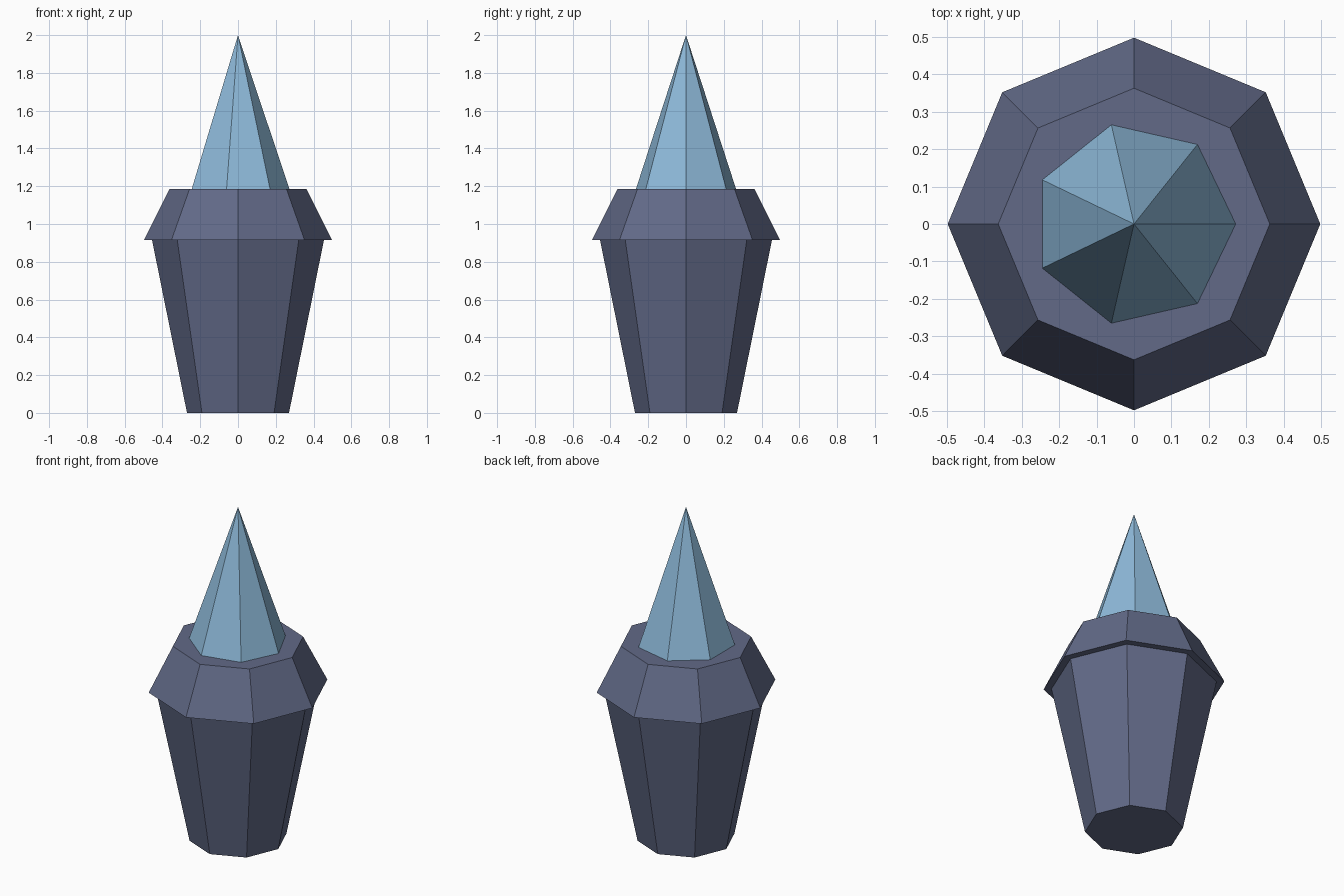
import bpy
import bmesh
from math import cos, sin, tau

cube = bpy.data.objects.get("Cube")
if cube:
    bpy.data.objects.remove(cube, do_unlink=True)


def material(name, rgb):
    mat = bpy.data.materials.new(name)
    mat.use_nodes = True
    color = (*rgb, 1)
    mat.diffuse_color = color
    mat.node_tree.nodes["Principled BSDF"].inputs["Base Color"].default_value = color
    return mat


def tapered_prism(name, sides, r_low, r_high, z_low, z_high, mat):
    """Closed, flat-shaded frustum with a corner on +x; a zero top radius makes a point."""
    bm = bmesh.new()

    def ring(r, z):
        if r == 0:
            return [bm.verts.new((0, 0, z))] * sides
        return [bm.verts.new((r * cos(tau * i / sides), r * sin(tau * i / sides), z))
                for i in range(sides)]

    low, high = ring(r_low, z_low), ring(r_high, z_high)
    bm.faces.new(low[::-1])
    if r_high:
        bm.faces.new(high)
    for i in range(sides):
        j = (i + 1) % sides
        corners = [low[i], low[j], high[j]]
        if r_high:
            corners.append(high[i])
        bm.faces.new(corners)
    mesh = bpy.data.meshes.new(name)
    bm.to_mesh(mesh)
    bm.free()
    mesh.materials.append(mat)
    obj = bpy.data.objects.new(name, mesh)
    bpy.context.collection.objects.link(obj)
    return obj


slate = material("slate", (0.122, 0.144, 0.245))
ice_blue = material("ice blue", (0.27, 0.49, 0.70))

# Tapered body, overhanging collar and pointed tip
tapered_prism("body", 8, 0.27, 0.455, 0, 0.915, slate)
tapered_prism("collar", 8, 0.498, 0.363, 0.915, 1.185, slate)
tapered_prism("spike", 7, 0.272, 0, 1.185, 2, ice_blue)
